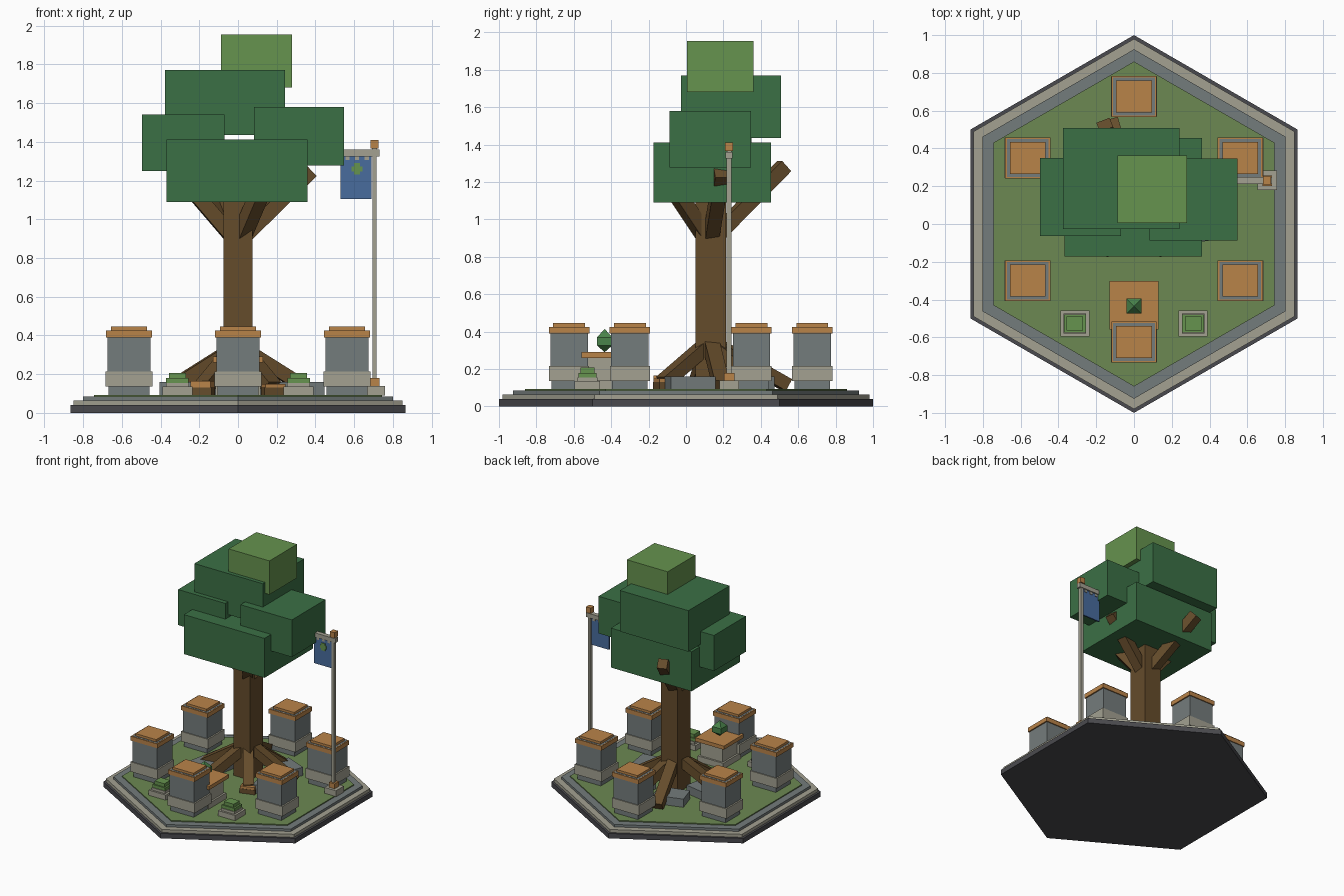
import bpy, bmesh, math
from mathutils import Vector, Matrix

if "Cube" in bpy.data.objects:
    bpy.data.objects.remove(bpy.data.objects["Cube"])


def material(name, hexcode):
    m = bpy.data.materials.new(name)
    rgb = [int(hexcode[i:i + 2], 16) / 255 for i in (0, 2, 4)]
    m.diffuse_color = [c / 12.92 if c < 0.04 else ((c + 0.055) / 1.055) ** 2.4 for c in rgb] + [1]
    m.use_nodes = True
    m.node_tree.nodes["Principled BSDF"].inputs["Base Color"].default_value = m.diffuse_color
    return m


DARK = material("dark_stone", "4A4A4E")
PALE = material("pale_stone", "A3A191")
GRAY = material("gray_stone", "747C7C")
GRASS = material("grass", "6C8852")
COPPER = material("copper_wood", "B98349")
LEAF = material("leaf_green", "3B7045")
LIGHT = material("light_leaf", "66934E")
BARK = material("bark", "654C2B")
BLUE = material("blue_cloth", "486C9E")
GEM = material("gem_green", "4A844B")


def finish(name, bm, mat):
    bmesh.ops.recalc_face_normals(bm, faces=bm.faces)
    me = bpy.data.meshes.new(name)
    bm.to_mesh(me)
    bm.free()
    me.materials.append(mat)
    ob = bpy.data.objects.new(name, me)
    bpy.context.collection.objects.link(ob)
    return ob


def box(name, mat, x0, x1, y0, y1, z0, z1, turn=0):
    bm = bmesh.new()
    M = (Matrix.Translation(((x0 + x1) / 2, (y0 + y1) / 2, (z0 + z1) / 2))
         @ Matrix.Rotation(turn, 4, 'Z') @ Matrix.Diagonal((x1 - x0, y1 - y0, z1 - z0, 1)))
    bmesh.ops.create_cube(bm, size=1, matrix=M)
    return finish(name, bm, mat)


def block(name, mat, x, y, hx, hy, z0, z1, turn=0):
    return box(name, mat, x - hx, x + hx, y - hy, y + hy, z0, z1, turn)


def limb(name, p, q, w, h):
    """Square timber running from p to q."""
    p, q = Vector(p), Vector(q)
    d = q - p
    bm = bmesh.new()
    M = (Matrix.Translation((p + q) / 2) @ d.to_track_quat('Z', 'Y').to_matrix().to_4x4()
         @ Matrix.Diagonal((w, h, d.length, 1)))
    bmesh.ops.create_cube(bm, size=1, matrix=M)
    return finish(name, bm, BARK)


def cone(name, mat, sides, r0, r1, x, y, z0, z1, turn):
    bm = bmesh.new()
    M = Matrix.Translation((x, y, (z0 + z1) / 2)) @ Matrix.Rotation(turn, 4, 'Z')
    bmesh.ops.create_cone(bm, cap_ends=True, segments=sides, radius1=r0, radius2=r1,
                          depth=z1 - z0, matrix=M)
    return finish(name, bm, mat)


# Stepped hexagonal base with a lawn on top, corners pointing front and back
for name, mat, r, z0, z1 in (("base_foot", DARK, 1.0, 0, 0.04), ("base_step", PALE, 0.98, 0.04, 0.065),
                             ("base_rim", GRAY, 0.925, 0.065, 0.085), ("lawn", GRASS, 0.86, 0.085, 0.093)):
    cone(name, mat, 6, r, r, 0, 0, z0, z1, 0)

# Ring of six capped pillars
for i in range(6):
    a = math.radians(90 + 60 * i)
    x, y = 0.65 * math.cos(a), 0.025 + 0.65 * math.sin(a)
    block("pillar_foot", GRAY, x, y, 0.105, 0.095, 0.09, 0.135)
    block("pillar_plinth", PALE, x, y, 0.122, 0.107, 0.135, 0.215)
    block("pillar_body", GRAY, x, y, 0.11, 0.1, 0.215, 0.426)
    block("pillar_cap", COPPER, x, y, 0.12, 0.108, 0.39, 0.425)
    block("pillar_cap_top", COPPER, x, y, 0.094, 0.085, 0.425, 0.445)

# Tree trunk, branches and roots
box("trunk", BARK, -0.075, 0.075, 0.05, 0.215, 0.09, 1.2)
for end in ((0.375, 0.19, 1.25), (-0.155, 0.525, 1.285), (-0.28, 0.1, 1.2), (0.14, -0.09, 1.2)):
    out = Vector((end[0], end[1] - 0.13, 0)).normalized() * 0.04
    limb("branch", (out.x, 0.13 + out.y, 0.92), end, 0.075, 0.075)
for end in ((-0.36, 0.06, 0.12), (0.38, 0.19, 0.11), (0.18, -0.12, 0.13),
            (-0.18, -0.12, 0.13), (-0.12, 0.54, 0.115), (0.16, 0.4, 0.11)):
    limb("root", (end[0] * 0.12, 0.13 + (end[1] - 0.13) * 0.12, 0.32), end, 0.08, 0.07)
for s in (-1, 1):
    block("root_toe", BARK, s * 0.185, -0.13, 0.06, 0.03, 0.09, 0.13, s * 0.3)
    block("root_toe_cap", COPPER, s * 0.185, -0.13, 0.055, 0.028, 0.13, 0.165 if s < 0 else 0.15, s * 0.3)

# Flat stones between the roots
for x, y, hx, hy, t in ((0.31, 0.02, 0.12, 0.12, 0.15), (-0.27, 0.07, 0.11, 0.14, -0.2),
                        (-0.12, 0.36, 0.12, 0.08, 0.3), (0.22, 0.3, 0.1, 0.09, -0.4)):
    block("root_stone", GRAY, x, y, hx, hy, 0.09, 0.16, t)

# Blocky canopy
box("canopy_low", LEAF, -0.368, 0.36, -0.173, 0.455, 1.09, 1.412)
box("canopy_left", LEAF, -0.497, -0.07, -0.063, 0.35, 1.25, 1.54)
box("canopy_right", LEAF, 0.082, 0.547, -0.087, 0.347, 1.277, 1.58)
box("canopy_high", LEAF, -0.376, 0.242, -0.026, 0.507, 1.435, 1.77)
box("canopy_crown", LIGHT, -0.088, 0.28, 0.005, 0.362, 1.68, 1.955)

# Small planters either side of the table
for s in (-1, 1):
    x, y = s * 0.313, -0.527
    block("planter_base", PALE, x, y, 0.077, 0.068, 0.09, 0.135)
    block("planter_rim", PALE, x, y, 0.06, 0.053, 0.135, 0.155)
    block("planter_bush", LIGHT, x, y, 0.058, 0.048, 0.155, 0.18)
    block("planter_bush_top", LIGHT, x, y, 0.044, 0.038, 0.18, 0.207)

# Table with a floating gem
block("table_foot", PALE, 0, -0.43, 0.115, 0.115, 0.09, 0.14)
block("table_pedestal", PALE, 0, -0.43, 0.1, 0.1, 0.14, 0.26)
block("table_top", COPPER, 0, -0.43, 0.13, 0.128, 0.26, 0.29)
r = 0.04 * math.sqrt(2)
cone("gem_lower", GEM, 4, 0, r, 0, -0.435, 0.29, 0.325, math.pi / 4)
cone("gem_middle", GEM, 4, r, r, 0, -0.435, 0.325, 0.37, math.pi / 4)
cone("gem_upper", GEM, 4, r, 0, 0, -0.435, 0.37, 0.415, math.pi / 4)

# Flagpole and its fittings
PX, PY = 0.705, 0.23
box("pole_base", PALE, 0.655, 0.758, 0.18, 0.283, 0.09, 0.14)
block("pole_socket", COPPER, PX, PY, 0.026, 0.028, 0.14, 0.18)
block("pole", PALE, PX, PY, 0.011, 0.014, 0.18, 1.36)
box("crossbar", PALE, 0.54, 0.73, PY - 0.018, PY + 0.018, 1.325, 1.36)
block("finial", COPPER, PX, PY, 0.021, 0.022, 1.365, 1.41)
block("finial_neck", PALE, PX, PY, 0.012, 0.012, 1.355, 1.37)

# Hanging banner with a leafy emblem
box("banner", BLUE, 0.53, 0.69, PY - 0.006, PY + 0.006, 1.105, 1.328)
for x in (0.565, 0.615, 0.665):
    block("banner_loop", PALE, x, PY, 0.011, 0.01, 1.305, 1.328)
for hx, hz in ((0.028, 0.013), (0.016, 0.03)):
    block("banner_emblem", LIGHT, 0.615, PY - 0.0085, hx, 0.003 + hz / 50, 1.26 - hz, 1.26 + hz)
